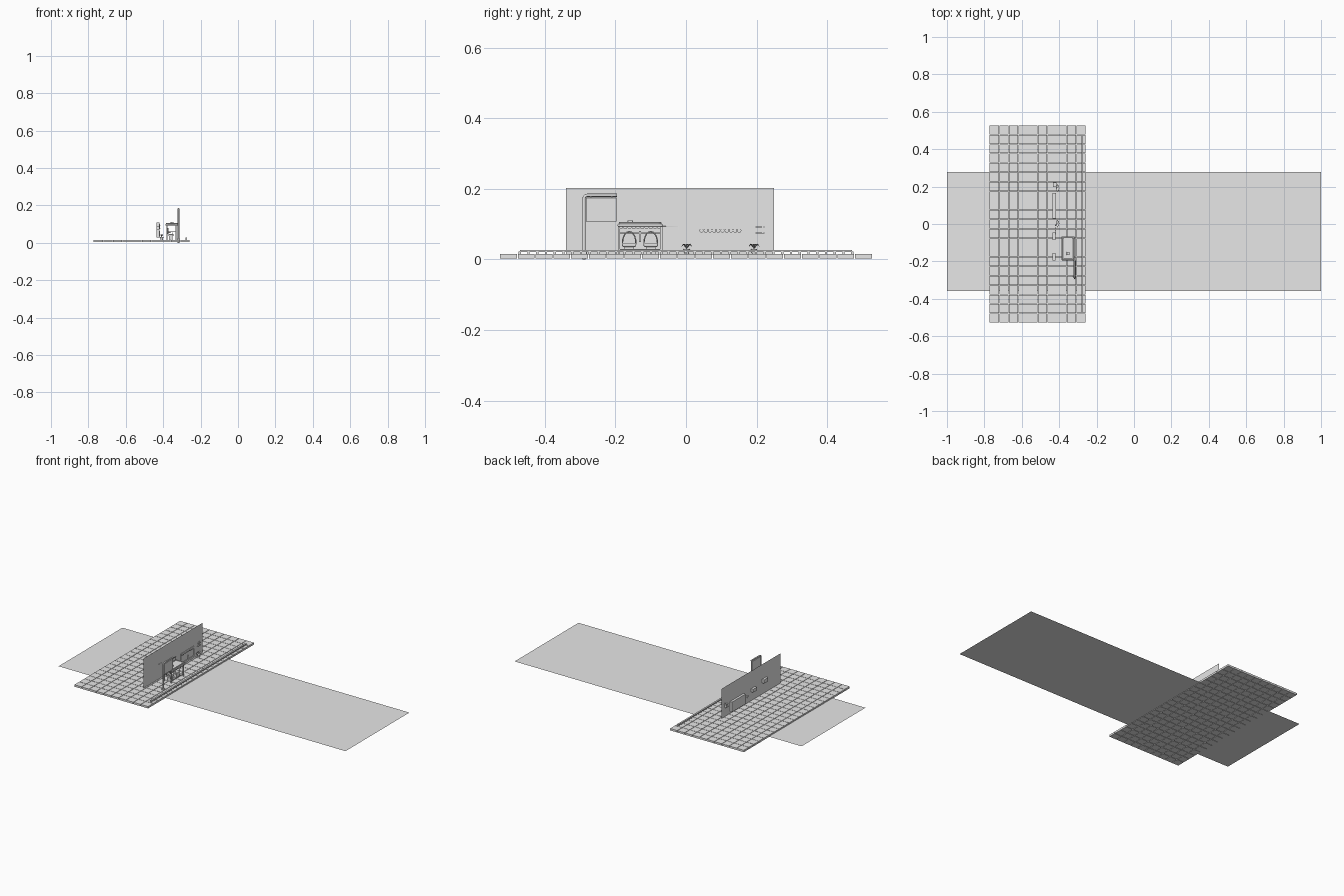
import bpy, bmesh, math
from mathutils import Vector, Matrix

cube = bpy.data.objects.get("Cube")
if cube:
    bpy.data.objects.remove(cube, do_unlink=True)

grey = bpy.data.materials.new("plain grey")
grey.use_nodes = True
grey.diffuse_color = (0.8, 0.8, 0.8, 1)
grey.node_tree.nodes["Principled BSDF"].inputs["Base Color"].default_value = (0.8, 0.8, 0.8, 1)


def finish(name, bm, bevel=0):
    mesh = bpy.data.meshes.new(name)
    bm.to_mesh(mesh)
    bm.free()
    mesh.materials.append(grey)
    ob = bpy.data.objects.new(name, mesh)
    bpy.context.collection.objects.link(ob)
    if bevel:
        mod = ob.modifiers.new("rounded edges", 'BEVEL')
        mod.width, mod.segments = bevel, 3
    return ob


def add_box(bm, x, y, z):
    """Add a box given as (min, max) ranges."""
    ends = (x, y, z)
    centre = Vector([(a + b) / 2 for a, b in ends])
    size = [b - a for a, b in ends]
    bmesh.ops.create_cube(bm, size=1, matrix=Matrix.Translation(centre) @ Matrix.Diagonal((*size, 1)))


def box(name, x, y, z, bevel=0):
    bm = bmesh.new()
    add_box(bm, x, y, z)
    return finish(name, bm, bevel)


def sheet(name, corners):
    bm = bmesh.new()
    bm.faces.new([bm.verts.new(c) for c in corners])
    return finish(name, bm)


def tube(name, points, radius, closed=False):
    """Round bar following a path."""
    curve = bpy.data.curves.new(name, 'CURVE')
    curve.dimensions = '3D'
    curve.bevel_depth, curve.bevel_resolution = radius, 2
    curve.use_fill_caps = True
    line = curve.splines.new('POLY')
    line.points.add(len(points) - 1)
    for p, co in zip(line.points, points):
        p.co = (*co, 1)
    line.use_cyclic_u = closed
    curve.materials.append(grey)
    ob = bpy.data.objects.new(name, curve)
    bpy.context.collection.objects.link(ob)
    return ob


def scallops(name, x, y0, y1, z, count, thick):
    """Row of round awning flaps along y."""
    bm = bmesh.new()
    r = (y1 - y0) / count / 2
    for i in range(count):
        place = Matrix.Translation((x, y0 + r * (2 * i + 1), z)) @ Matrix.Rotation(math.pi / 2, 4, 'Y')
        bmesh.ops.create_cone(bm, cap_ends=True, segments=12, radius1=r, radius2=r, depth=thick, matrix=place)
    return finish(name, bm)


# Ground sheet and upright backdrop
sheet("ground_sheet", [(-1, -.358, .006), (1, -.358, .006), (1, .278, .006), (-1, .278, .006)])
wall_x = -.422
sheet("back_wall", [(wall_x, -.34, .014), (wall_x, .25, .014), (wall_x, .25, .202), (wall_x, -.34, .202)])

# Paved platform of separate tiles
bm = bmesh.new()
cols, rows, gap = 10, 21, .0012
dx, dy = .516 / cols, 1.056 / rows
for i in range(cols):
    for j in range(rows):
        x, y = -.773 + i * dx, -.528 + j * dy
        add_box(bm, (x + gap, x + dx - gap), (y + gap, y + dy - gap), (.003, .015))
finish("paving_tiles", bm)

# Low kerb rail along the street side
box("kerb_rail", (-.282, -.272), (-.471, .471), (.021, .027))
bm = bmesh.new()
for i in range(39):
    y = -.471 + i * .942 / 38
    add_box(bm, (-.281, -.273), (y - .003, y + .003), (.014, .022))
finish("kerb_blocks", bm)

# Stop sign: bent post, hanging panel, base
sx = -.318
arc = [(sx, -.279 - .01 * math.cos(a), .172 + .01 * math.sin(a))
       for a in [math.pi / 2 * k / 6 for k in range(7)]]
tube("sign_post", [(sx, -.289, 0)] + arc + [(sx, -.195, .182)], .0045)
box("sign_base", (sx - .008, sx + .008), (-.297, -.281), (.014, .022), .002)
box("sign_panel", (sx - .003, sx + .003), (-.283, -.197), (.107, .176), .0025)
for y in (-.27, -.21):
    box("sign_hanger", (sx - .002, sx + .002), (y - .002, y + .002), (.174, .18))

# Waiting shelter: roof with raised rim, posts, awning
box("shelter_roof", (-.388, -.318), (-.194, -.066), (.093, .101), .003)
rx, ry, rc = .03, .058, .008
rim = []
for sx_, sy_, start in ((1, 1, 0), (-1, 1, 1), (-1, -1, 2), (1, -1, 3)):
    for k in range(5):
        a = math.pi / 2 * (start + k / 4)
        rim.append((-.353 + sx_ * (rx - rc) + rc * math.cos(a),
                    -.13 + sy_ * (ry - rc) + rc * math.sin(a), .103))
tube("roof_rim", rim, .003, True)
box("roof_vent", (-.36, -.345), (-.166, -.15), (.1, .111), .002)
for x in (-.38, -.332):
    for y in (-.19, -.07):
        box("shelter_post", (x - .003, x + .003), (y - .003, y + .003), (.014, .095))
scallops("shelter_awning", -.322, -.19, -.07, .092, 10, .003)
for y in (-.19, -.07):
    tube("shelter_side_bar", [(-.38, y, .06), (-.332, y, .06)], .0015)
tube("shelter_back_bar", [(-.38, -.19, .075), (-.38, -.07, .075)], .0015)
tube("shelter_foot_bar", [(-.332, -.19, .027), (-.332, -.07, .027)], .002)
box("shelter_divider", (-.381, -.377), (-.133, -.127), (.05, .08))

# Two seats with rounded backs
for y in (-.161, -.1):
    box("seat_cushion", (-.372, -.345), (y - .02, y + .02), (.036, .047), .003)
    box("seat_foot", (-.368, -.349), (y - .014, y + .014), (.014, .036))
    back = [(-.374, y + .019 * math.cos(t), .047 + .032 * math.sin(t))
            for t in [math.pi * k / 10 for k in range(11)]]
    tube("seat_back_hoop", back, .0018)
    for side in (-1, 1):
        tube("seat_arm", [(-.374, y + side * .019, .055), (-.35, y + side * .019, .055),
                          (-.347, y + side * .019, .042)], .0015)

# Shop window set in the wall, with awning and handle
box("window_box", (-.436, -.424), (.032, .163), (.03, .088))
for y in (.03, .161):
    box("window_side", (-.436, -.419), (y, y + .004), (.027, .09))
for z in (.027, .086):
    box("window_rail", (-.436, -.418), (.03, .165), (z, z + .004))
scallops("window_awning", -.419, .038, .157, .082, 10, .003)
box("window_handle", (-.421, -.418), (.1, .103), (.035, .055))

# Plates on the wall that reach through to the far side
for y0, y1, z0, z1 in ((-.085, -.045, .07, .09), (-.195, -.155, .085, .108)):
    box("wall_plate", (-.436, -.42), (y0, y1), (z0, z1))

# Small bracket sign and wall lamp
tube("bracket_arm", [(-.419, -.066, .093), (-.419, -.022, .093), (-.419, -.022, .075)], .0012)
for y, z in ((-.034, .058), (-.026, .05), (-.018, .056), (-.008, .05), (-.002, .06)):
    box("wall_chip", (-.423, -.418), (y - .002, y + .002), (z - .003, z + .003))
for z in (.075, .092):
    box("lamp_bar", (-.434, -.415), (.197, .222), (z - .001, z + .001))
box("lamp_stem", (-.434, -.418), (.215, .219), (.075, .1))

# Potted plants beside the window
for yc in (.002, .193):
    bm = bmesh.new()
    bmesh.ops.create_cone(bm, cap_ends=True, segments=12, radius1=.006, radius2=.009, depth=.016,
                          matrix=Matrix.Translation((-.408, yc, .022)))
    finish("plant_pot", bm)
    bm = bmesh.new()
    for k in range(8):
        a = math.tau * k / 8
        out = Vector((math.cos(a) * .5, math.sin(a), 0))
        side = Vector((-math.sin(a), math.cos(a), 0)) * .004
        root = Vector((-.408, yc, .03))
        mid = root + out * .011 + Vector((0, 0, .014))
        tip = root + out * .022 + Vector((0, 0, .006))
        bm.faces.new([bm.verts.new(p) for p in (root, mid - side, tip, mid + side)])
    finish("plant_leaves", bm)
